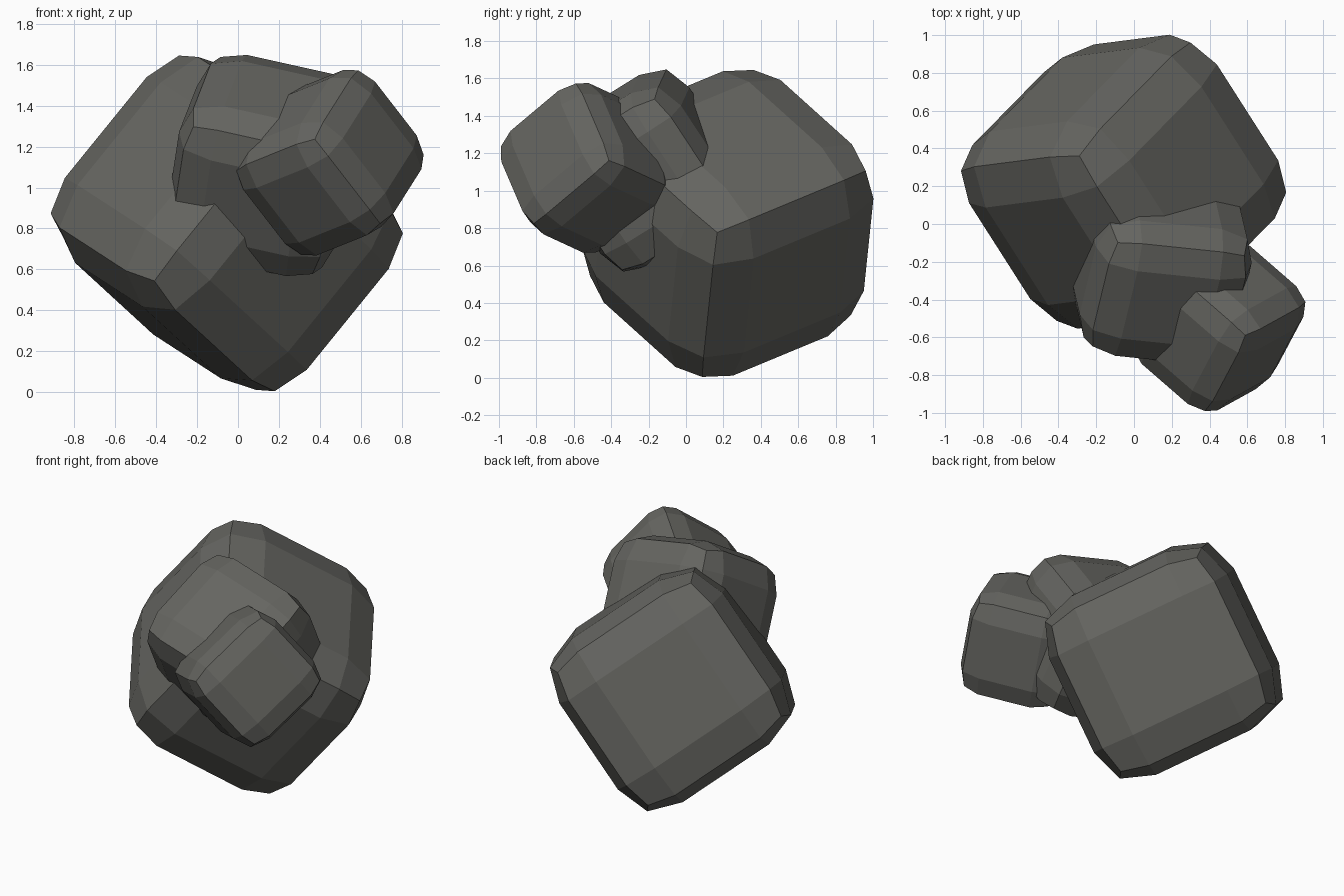
import bpy, bmesh
from mathutils import Vector, Matrix

if "Cube" in bpy.data.objects:
    bpy.data.objects.remove(bpy.data.objects["Cube"])

stone = bpy.data.materials.new("dark_grey_stone")
stone.diffuse_color = (0.13, 0.13, 0.118, 1.0)
stone.use_nodes = True
stone.node_tree.nodes["Principled BSDF"].inputs["Base Color"].default_value = stone.diffuse_color

# Bulge profile: number of extreme coordinates -> (outer, inner) distance for a unit block
PROFILE = {3: (0.5, 0.5), 2: (0.54, 0.32), 1: (0.615, 0.325)}


def rounded_block(name, centre, axis_a, axis_b, sizes):
    """Bulged cube of 3 x 3 panels per side, turned so its edges follow the axes."""
    a = Vector(axis_a).normalized()
    b = Vector(axis_b)
    b = (b - a * b.dot(a)).normalized()
    c = a.cross(b)
    turn = Matrix((a, b, c)).transposed()

    bm = bmesh.new()
    bmesh.ops.create_cube(bm, size=1.0)
    bmesh.ops.subdivide_edges(bm, edges=bm.edges[:], cuts=2, use_grid_fill=True)
    for v in bm.verts:
        extreme = [abs(k) > 0.4 for k in v.co]
        outer, inner = PROFILE[sum(extreme)]
        local = Vector([(outer if e else inner) * (1 if k > 0 else -1) * s
                        for k, e, s in zip(v.co, extreme, sizes)])
        v.co = turn @ local + Vector(centre)
    bmesh.ops.recalc_face_normals(bm, faces=bm.faces[:])
    mesh = bpy.data.meshes.new(name)
    bm.to_mesh(mesh)
    bm.free()
    mesh.materials.append(stone)
    obj = bpy.data.objects.new(name, mesh)
    bpy.context.collection.objects.link(obj)
    return obj


# Large rear boulder
rounded_block("large_boulder", (-0.055, 0.224, 0.825),
              (-0.625, -0.08, -0.77), (0.585, 0.6, -0.545), (0.998, 0.998, 0.998))
# Middle boulder merging into the large one
rounded_block("middle_boulder", (0.139, -0.22, 1.108),
              (0.675, -0.07, -0.15), (-0.11, -0.55, -0.345), (0.69, 0.66, 0.69))
# Small front boulder
rounded_block("small_boulder", (0.45, -0.535, 1.122),
              (0.215, 0.405, 0.34), (0.31, 0.16, -0.425), (0.565, 0.55, 0.53))
